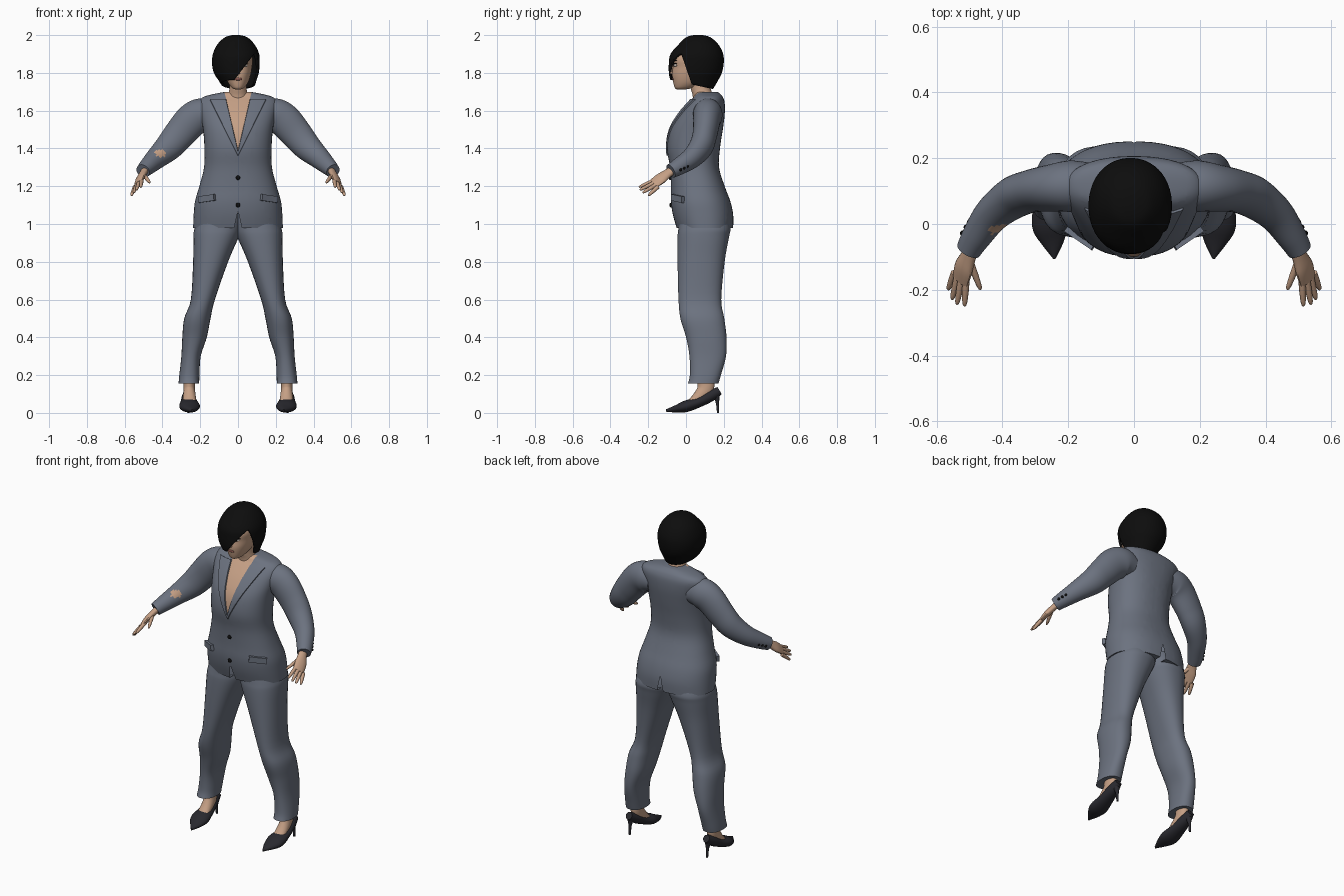
import bpy, bmesh, math
from mathutils import Vector

if "Cube" in bpy.data.objects:
    bpy.data.objects.remove(bpy.data.objects["Cube"])


def material(name, rgb):
    m = bpy.data.materials.new(name)
    m.use_nodes = True
    m.diffuse_color = (*rgb, 1)
    node = next(n for n in m.node_tree.nodes if n.type == "BSDF_PRINCIPLED")
    node.inputs["Base Color"].default_value = (*rgb, 1)
    node.inputs["Roughness"].default_value = 0.8
    return m


SUIT = material("slate suit", (0.15, 0.17, 0.215))
SKIN = material("skin", (0.56, 0.35, 0.235))
HAIR = material("black hair", (0.004, 0.004, 0.004))
SHOE = material("dark shoe", (0.022, 0.022, 0.028))
LIPS = material("lips", (0.26, 0.1, 0.08))
EYE = material("eye white", (0.6, 0.55, 0.5))
made = []


def spline(rows, steps):
    """Smooth a list of number rows with a Catmull-Rom curve."""
    out = []
    for i in range(len(rows) - 1):
        a, b, c, d = (rows[max(0, min(len(rows) - 1, i + k))] for k in (-1, 0, 1, 2))
        for s in range(steps):
            t = s / steps
            out.append([q + 0.5 * t * (r - p + t * (2*p - 5*q + 4*r - w + t * (3*(q - r) + w - p)))
                        for p, q, r, w in zip(a, b, c, d)])
    return out + [list(rows[-1])]


def finish(name, bm, mats):
    me = bpy.data.meshes.new(name)
    bm.to_mesh(me)
    bm.free()
    for m in mats:
        me.materials.append(m)
    ob = bpy.data.objects.new(name, me)
    bpy.context.collection.objects.link(ob)
    made.append(ob)
    return ob


def skin_rings(rings):
    bm = bmesh.new()
    loops = [[bm.verts.new(p) for p in ring] for ring in rings]
    n = len(loops[0])
    for a, b in zip(loops, loops[1:]):
        for i in range(n):
            j = (i + 1) % n
            bm.faces.new((a[i], a[j], b[j], b[i]))
    bm.faces.new(loops[0])
    bm.faces.new(loops[-1])
    bmesh.ops.recalc_face_normals(bm, faces=bm.faces)
    return bm


def circle(n, power=2.0):
    for i in range(n):
        a = math.tau * (i + 0.5) / n
        yield [math.copysign(abs(f) ** (2 / power), f) for f in (math.cos(a), math.sin(a))]


def loft(rows, n=32, steps=4, power=2.0, s=1):
    """Level sections, each given as z, x min, x max, y min, y max."""
    return skin_rings([[(s * ((a + b) / 2 + (b - a) / 2 * c), (d + e) / 2 + (e - d) / 2 * k, z)
                        for c, k in circle(n, power)] for z, a, b, d, e in spline(rows, steps)])


def tube(rows, s=1, side=(0, 1, 0), n=16, steps=4):
    """Sections across a path, each given as x, y, z, radius along side, other radius."""
    rows = spline(rows, steps)
    pts = [Vector(r[:3]) for r in rows]
    rings = []
    for i, (p, r) in enumerate(zip(pts, rows)):
        t = (pts[min(i + 1, len(pts) - 1)] - pts[max(i - 1, 0)]).normalized()
        u = Vector(side)
        u = (u - t * u.dot(t)).normalized()
        v = t.cross(u)
        ring = [p + u * c * r[3] + v * k * r[4] for c, k in circle(n)]
        rings.append([(s * q.x, q.y, q.z) for q in ring])
    return skin_rings(rings)


def cut(bm, p, q, axis=0):
    """Slice along a line drawn in the x-z (axis 0) or y-z (axis 1) plane."""
    no, co = Vector(), Vector()
    no[axis], no.z = q[1] - p[1], p[0] - q[0]
    co[axis], co.z = p
    bmesh.ops.bisect_plane(bm, geom=bm.verts[:] + bm.edges[:] + bm.faces[:], plane_co=co, plane_no=no)


def along(p, q, z):
    return p[0] + (q[0] - p[0]) * (z - p[1]) / (q[1] - p[1])


def remove(bm, rule):
    faces = [f for f in bm.faces if rule(f.calc_center_median())]
    bmesh.ops.delete(bm, geom=faces, context="FACES")


def blob(name, loc, size, mat, rot=0):
    bpy.ops.mesh.primitive_uv_sphere_add(segments=16, ring_count=10, location=loc, rotation=(0, 0, rot))
    ob = bpy.context.object
    ob.name, ob.scale = name, size
    ob.data.materials.append(mat)
    made.append(ob)


# Jacket body with open neckline, raised lapels, front cutaway and back vent
bm = loft([(z, -w, w, f, b) for z, w, f, b in (
    (0.98, 0.238, -0.05, 0.25), (1.05, 0.235, -0.07, 0.25), (1.12, 0.228, -0.08, 0.235),
    (1.2, 0.205, -0.08, 0.205), (1.3, 0.18, -0.085, 0.175), (1.4, 0.178, -0.1, 0.18),
    (1.5, 0.185, -0.085, 0.195), (1.58, 0.2, -0.04, 0.205), (1.64, 0.21, 0.01, 0.205),
    (1.672, 0.185, 0.04, 0.195), (1.69, 0.12, 0.05, 0.18), (1.7, 0.065, 0.06, 0.165))], 48, 4, 2.3)
neck_line = (0, 1.39), (0.065, 1.67)
lapel_line = (0, 1.36), (0.13, 1.62)
hem_line = (0, 1.07), (0.02, 0.98)
for s in (-1, 1):
    for line in (neck_line, lapel_line, hem_line):
        cut(bm, *[(s * x, z) for x, z in line])
remove(bm, lambda c: c.z < 0.981 and abs(c.x) < 0.01 and abs(c.y - 0.1) < 0.05)
remove(bm, lambda c: c.z < 1.07 and abs(c.x) < along(*hem_line, c.z))
lapels = []
for f in bm.faces:
    c = f.calc_center_median()
    if c.y < 0.085 and c.z > 1.36:
        if abs(c.x) < along(*neck_line, c.z):
            f.material_index = 1
        elif abs(c.x) < along(*lapel_line, c.z) and c.z < 1.66:
            lapels.append(f)
bmesh.ops.inset_region(bm, faces=lapels, thickness=0.002, depth=0.007, use_even_offset=True)
finish("jacket_body", bm, [SUIT, SKIN])
for z, y in ((1.245, -0.083), (1.1, -0.08)):
    blob("jacket_button", (0, y, z), (0.012, 0.008, 0.012), HAIR)

for s, tag in ((1, "left"), (-1, "right")):
    # Sleeve, with a torn patch on the right one
    bm = tube([(0.13, 0.115, 1.575, 0.07, 0.07), (0.19, 0.115, 1.578, 0.078, 0.088),
               (0.245, 0.11, 1.548, 0.072, 0.09), (0.31, 0.1, 1.475, 0.065, 0.083),
               (0.365, 0.08, 1.41, 0.063, 0.074), (0.43, 0.03, 1.35, 0.054, 0.058),
               (0.48, -0.04, 1.303, 0.045, 0.045), (0.503, -0.08, 1.28, 0.038, 0.038)], s, n=36, steps=7)
    if s < 0:
        for f in bm.faces:
            d = f.calc_center_median() - Vector((-0.41, -0.015, 1.375))
            f.material_index = int(Vector((d.x, d.y, d.z * 1.4)).length < 0.032)
    finish(tag + "_sleeve", bm, [SUIT, SKIN])
    for k in range(3):
        blob(tag + "_cuff_button", (s * (0.499 + 0.011 * k), 0.008 - 0.018 * k, 1.305 - 0.009 * k),
             (0.008, 0.008, 0.008), HAIR)

    # Hand
    spread = (0.05, 0.04, -0.045)
    finish(tag + "_palm", tube([(0.485, -0.055, 1.295, 0.024, 0.02), (0.503, -0.098, 1.267, 0.027, 0.018),
                                (0.518, -0.135, 1.24, 0.036, 0.017), (0.528, -0.172, 1.213, 0.033, 0.011)],
                               s, spread), [SKIN])
    fingers = {"index": ((0.51, -0.165, 1.232), (0.515, -0.25, 1.195)),
               "middle": ((0.524, -0.165, 1.22), (0.538, -0.245, 1.18)),
               "ring": ((0.536, -0.158, 1.208), (0.553, -0.23, 1.165)),
               "little": ((0.546, -0.148, 1.197), (0.565, -0.2, 1.15)),
               "thumb": ((0.5, -0.11, 1.262), (0.466, -0.2, 1.218))}
    for finger, (a, b) in fingers.items():
        a, b = Vector(a), Vector(b)
        rows = [(*a.lerp(b, t), r, r) for t, r in ((0, 0.011), (0.5, 0.01), (0.9, 0.007), (1, 0.002))]
        finish(f"{tag}_{finger}_finger", tube(rows, s, spread, 10, 3), [SKIN])

    # Pocket flap
    bpy.ops.mesh.primitive_cube_add(size=1, location=(s * 0.165, -0.044, 1.135),
                                    rotation=(0, s * 0.12, s * 0.6))
    flap = bpy.context.object
    flap.name, flap.scale = tag + "_pocket_flap", (0.1, 0.018, 0.034)
    flap.data.materials.append(SUIT)
    made.append(flap)

    # Trouser leg
    finish(tag + "_trouser_leg", loft([
        (1.06, -0.03, 0.2, -0.03, 0.21), (0.98, -0.02, 0.23, -0.04, 0.235), (0.93, -0.004, 0.236, -0.045, 0.228),
        (0.8, 0.052, 0.238, -0.045, 0.205), (0.6, 0.122, 0.25, -0.04, 0.187), (0.5, 0.145, 0.285, -0.03, 0.203),
        (0.4, 0.165, 0.295, 0, 0.215), (0.3, 0.197, 0.3, 0.018, 0.212), (0.2, 0.204, 0.311, 0.02, 0.185),
        (0.155, 0.205, 0.315, 0.01, 0.172)], 32, 5, 2.3, s), [SUIT])

    # Foot, pointed shoe and thin heel
    finish(tag + "_foot", tube([(0.258, 0.1, 0.2, 0.042, 0.03), (0.258, 0.105, 0.13, 0.045, 0.03),
                                (0.257, 0.07, 0.085, 0.035, 0.034), (0.256, 0.02, 0.05, 0.018, 0.035)], s), [SKIN])
    finish(tag + "_shoe", tube([(0.262, 0.178, 0.118, 0.02, 0.022), (0.262, 0.13, 0.09, 0.034, 0.03),
                                (0.26, 0.07, 0.058, 0.044, 0.028), (0.256, 0, 0.035, 0.055, 0.031),
                                (0.248, -0.05, 0.022, 0.038, 0.02), (0.242, -0.105, 0.012, 0.004, 0.007)],
                               s, (1, 0, 0), 20), [SHOE])
    finish(tag + "_heel", tube([(0.262, 0.158, 0.1, 0.024, 0.024), (0.262, 0.166, 0.06, 0.01, 0.01),
                                (0.262, 0.17, 0, 0.006, 0.006)], s), [SHOE])

# Neck and head
finish("neck", loft([(1.62, -0.065, 0.065, 0.04, 0.16), (1.68, -0.055, 0.055, 0.035, 0.145),
                     (1.72, -0.045, 0.045, 0.025, 0.13), (1.79, -0.045, 0.045, 0.02, 0.13)]), [SKIN])
finish("head", loft([(1.713, -0.016, 0.016, -0.05, 0.0), (1.722, -0.034, 0.034, -0.06, 0.04),
                     (1.75, -0.054, 0.054, -0.068, 0.1), (1.79, -0.068, 0.068, -0.074, 0.14),
                     (1.83, -0.075, 0.075, -0.07, 0.16), (1.88, -0.078, 0.078, -0.068, 0.165),
                     (1.94, -0.055, 0.055, -0.01, 0.14)], 32, 5, 2.2), [SKIN])
finish("nose", tube([(0, -0.064, 1.845, 0.006, 0.006), (0, -0.08, 1.81, 0.011, 0.009),
                     (0, -0.073, 1.797, 0.01, 0.008)], 1, (1, 0, 0)), [SKIN])
blob("mouth", (0, -0.068, 1.768), (0.022, 0.007, 0.008), LIPS)
for s in (-1, 1):
    blob("eye", (s * 0.034, -0.056, 1.84), (0.017, 0.009, 0.008), EYE, s * 0.35)
    blob("iris", (s * 0.033, -0.062, 1.84), (0.007, 0.005, 0.007), HAIR, s * 0.35)
    blob("lashes", (s * 0.035, -0.058, 1.849), (0.02, 0.009, 0.003), HAIR, s * 0.35)
    blob("eyebrow", (s * 0.036, -0.056, 1.866), (0.02, 0.009, 0.003), HAIR, s * 0.35)

# Bob hair with a sweeping fringe over the right eye
bm = loft([(2, -0.03, 0.01, 0.04, 0.09), (1.988, -0.07, 0.05, 0.0, 0.13), (1.95, -0.11, 0.088, -0.04, 0.172),
           (1.9, -0.133, 0.112, -0.082, 0.197), (1.85, -0.138, 0.115, -0.091, 0.2),
           (1.8, -0.128, 0.11, -0.091, 0.19), (1.76, -0.103, 0.098, -0.083, 0.17),
           (1.7, -0.065, 0.08, -0.065, 0.135)], 48, 5, 2.1)
fringe = (-0.03, 1.75), (0.078, 1.89)
temple = (0.03, 1.74), (-0.025, 1.9)
bob_end = (-0.09, 1.765), (0.14, 1.715)
cut(bm, *fringe)
cut(bm, *temple, axis=1)
cut(bm, *bob_end, axis=1)
remove(bm, lambda c: c.x > along(*fringe, c.z) and c.y < along(*temple, c.z))
remove(bm, lambda c: c.y < along(*bob_end, c.z) and c.z < 1.77)
hair = finish("bob_hair", bm, [HAIR])
shell = hair.modifiers.new("thickness", "SOLIDIFY")
shell.thickness, shell.offset = 0.012, -1

# Smooth shading with sharp edges kept
bpy.ops.object.select_all(action="DESELECT")
for ob in made:
    ob.select_set(True)
bpy.context.view_layer.objects.active = made[0]
bpy.ops.object.shade_smooth_by_angle(angle=math.radians(40))
